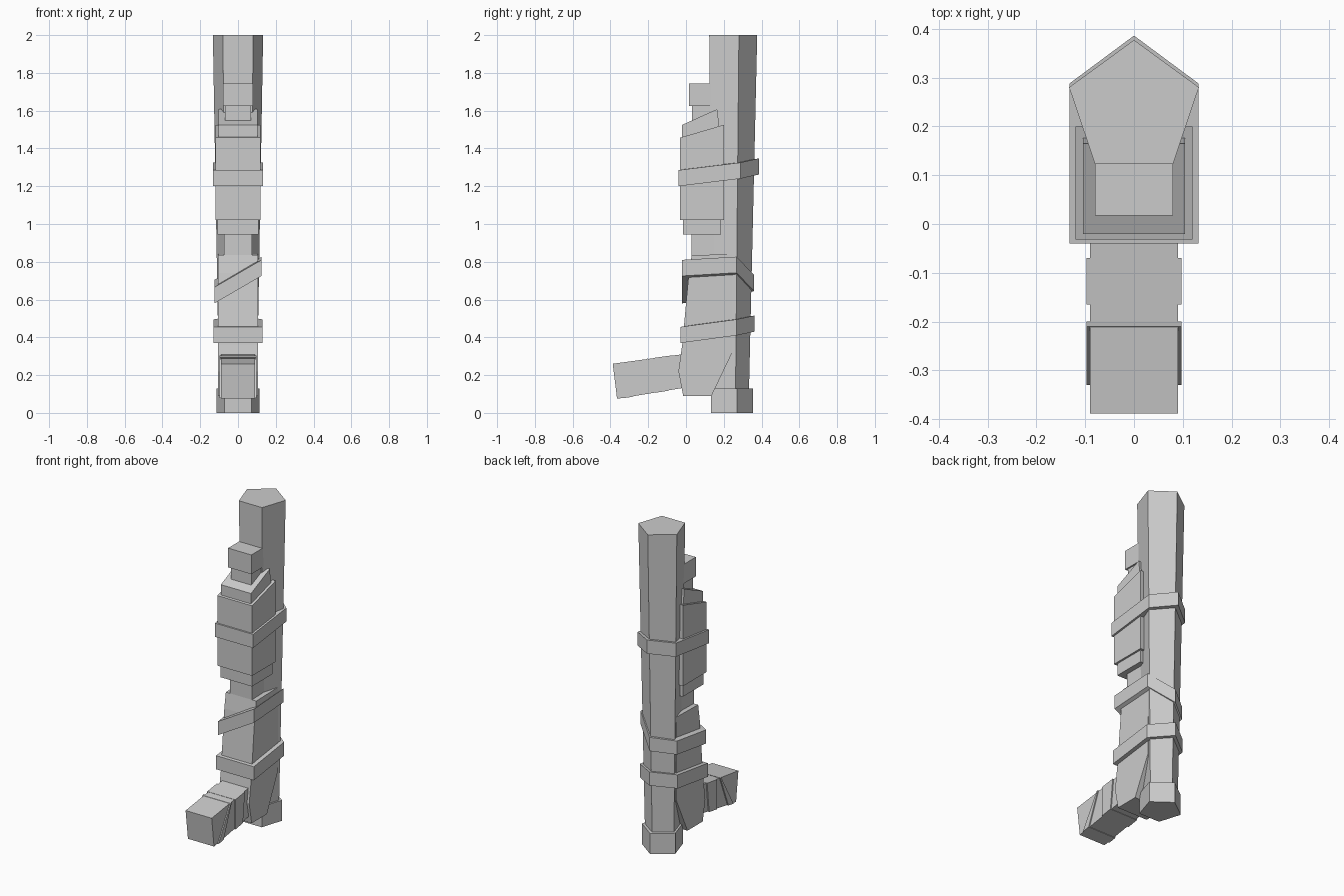
import bpy
import bmesh

cube = bpy.data.objects.get("Cube")
if cube:
    bpy.data.objects.remove(cube, do_unlink=True)

grey = bpy.data.materials.new("plain_grey")
grey.use_nodes = True
grey.diffuse_color = (0.6, 0.6, 0.6, 1)
grey.node_tree.nodes["Principled BSDF"].inputs["Base Color"].default_value = grey.diffuse_color


def loft(name, lower, upper):
    """Closed solid between two matching rings of points."""
    bm = bmesh.new()
    a = [bm.verts.new(p) for p in lower]
    b = [bm.verts.new(p) for p in upper]
    bm.faces.new(a)
    bm.faces.new(b)
    for i in range(len(a)):
        j = (i + 1) % len(a)
        bm.faces.new((a[i], a[j], b[j], b[i]))
    bmesh.ops.recalc_face_normals(bm, faces=bm.faces)
    mesh = bpy.data.meshes.new(name)
    bm.to_mesh(mesh)
    bm.free()
    mesh.materials.append(grey)
    obj = bpy.data.objects.new(name, mesh)
    bpy.context.collection.objects.link(obj)


def slab(name, half_width, profile):
    """Side profile of (y, z) points extruded evenly across x."""
    loft(name, [(-half_width, y, z) for y, z in profile],
         [(half_width, y, z) for y, z in profile])


def box(name, half_width, y0, y1, z0, z1):
    slab(name, half_width, [(y0, z0), (y1, z0), (y1, z1), (y0, z1)])


def pentagon(side, front, y_front, y_side, y_back, z):
    return [(-front, y_front, z), (front, y_front, z), (side, y_side, z),
            (0, y_back, z), (-side, y_side, z)]


def band(name, w, y_front, y_side, y_back, heights, thick):
    """Slanted strap; heights run front right, front left, side left, back, side right."""
    ring = pentagon(w, w, y_front, y_side, y_back, 0)
    loft(name, [(x, y, h) for (x, y, _), h in zip(ring, heights)],
         [(x, y, h + thick) for (x, y, _), h in zip(ring, heights)])


# Five-sided post and its foot cap
loft("post", pentagon(0.1, 0.062, 0.14, 0.262, 0.333, 0.1),
     pentagon(0.133, 0.08, 0.123, 0.28, 0.377, 2.0))
loft("post_base", pentagon(0.115, 0.072, 0.132, 0.27, 0.355, 0),
     pentagon(0.115, 0.072, 0.132, 0.27, 0.355, 0.128))

# Stacked upper blocks
box("top_block", 0.08, 0.017, 0.2, 1.625, 1.745)
box("top_neck", 0.07, 0.032, 0.2, 1.45, 1.625)
slab("sloped_shoulder", 0.104,
     [(-0.02, 1.4), (0.19, 1.4), (0.165, 1.608), (-0.02, 1.525)])
slab("upper_body", 0.12,
     [(-0.032, 1.02), (0.2, 1.02), (0.2, 1.525), (-0.032, 1.457)])
box("body_rim", 0.108, -0.017, 0.185, 0.945, 1.03)
box("middle_neck", 0.075, 0.03, 0.2, 0.78, 0.95)

# Lower body with a cut-back heel
slab("lower_body", 0.105,
     [(0.015, 0.74), (-0.02, 0.36), (-0.04, 0.22), (-0.015, 0.09),
      (0.135, 0.09), (0.245, 0.32), (0.245, 0.84), (0.03, 0.835)])

# Straps
band("upper_strap", 0.132, -0.04, 0.288, 0.386, (1.2, 1.2, 1.24, 1.262, 1.24), 0.085)
band("diagonal_strap", 0.125, -0.02, 0.268, 0.36, (0.58, 0.725, 0.742, 0.645, 0.62), 0.085)
band("lower_strap", 0.13, -0.03, 0.268, 0.362, (0.37, 0.37, 0.41, 0.43, 0.41), 0.085)

# Projecting spur with slanted collars
slab("spur", 0.09,
     [(-0.388, 0.26), (-0.365, 0.075), (-0.33, 0.08), (0, 0.135), (0, 0.313)])
slab("spur_front_collar", 0.097,
     [(-0.21, 0.286), (-0.33, 0.078), (-0.28, 0.086), (-0.2, 0.288)])
slab("spur_rear_collar", 0.097,
     [(-0.165, 0.292), (-0.165, 0.106), (-0.09, 0.118), (-0.07, 0.305)])
